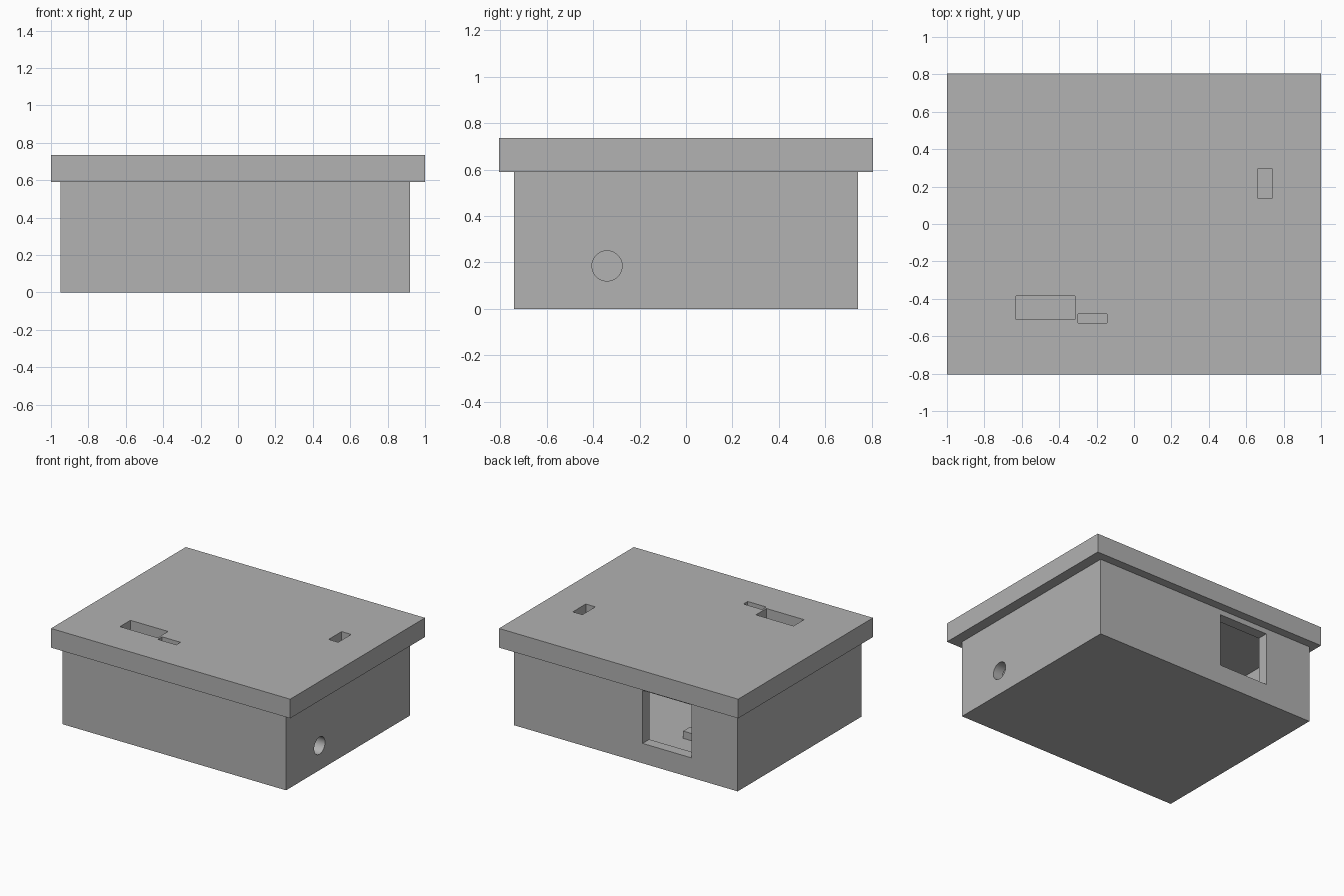
import bpy
import bmesh
from math import radians
from mathutils import Matrix, Vector

cube = bpy.data.objects.get("Cube")
if cube:
    bpy.data.objects.remove(cube, do_unlink=True)

grey = bpy.data.materials.new("plain grey")
grey.use_nodes = True
GREY = (0.445, 0.445, 0.445, 1)
grey.diffuse_color = GREY
grey.node_tree.nodes["Principled BSDF"].inputs["Base Color"].default_value = GREY


def finish(name, bm):
    mesh = bpy.data.meshes.new(name)
    bm.to_mesh(mesh)
    bm.free()
    mesh.materials.append(grey)
    obj = bpy.data.objects.new(name, mesh)
    bpy.context.collection.objects.link(obj)
    return obj


def box(name, x, y, z):
    """Box from (low, high) ranges on each axis."""
    bm = bmesh.new()
    bmesh.ops.create_cube(bm, size=1)
    for v in bm.verts:
        v.co = Vector([r[0] if c < 0 else r[1] for c, r in zip(v.co, (x, y, z))])
    return finish(name, bm)


def rod_x(name, centre, radius, length):
    """Cylinder lying along x."""
    bm = bmesh.new()
    turn = Matrix.Translation(centre) @ Matrix.Rotation(radians(90), 4, 'Y')
    bmesh.ops.create_cone(bm, cap_ends=True, segments=48, radius1=radius,
                          radius2=radius, depth=length, matrix=turn)
    return finish(name, bm)


def cut(target, cutters):
    """Subtract each cutter, bake the result and discard the cutters."""
    for c in cutters:
        c.hide_render = True
        mod = target.modifiers.new("cut", 'BOOLEAN')
        mod.operation = 'DIFFERENCE'
        mod.solver = 'EXACT'
        mod.object = c
    bpy.context.view_layer.update()
    baked = bpy.data.meshes.new_from_object(
        target.evaluated_get(bpy.context.evaluated_depsgraph_get()))
    target.modifiers.clear()
    target.data = baked
    for c in cutters:
        bpy.data.objects.remove(c, do_unlink=True)


# Hollow body with a square back window and a round cable hole
WALL = 0.08
X, Y, RIM, TOP = (-0.95, 0.92), (-0.74, 0.74), 0.59, 0.735
body = box("body", X, Y, (0, RIM))
cut(body, [
    box("cavity_cutter", (X[0] + WALL, X[1] - WALL),
        (Y[0] + WALL, Y[1] - WALL), (WALL, 1)),
    box("window_cutter", (-0.565, -0.155), (0.5, 1), (0.15, 0.55)),
    rod_x("cable_hole_cutter", (X[1], -0.34, 0.185), 0.065, 0.4),
])

# Overhanging lid with three slots
lid = box("lid", (-1, 1), (-0.805, 0.805), (RIM, TOP))
slots = [((-0.63, -0.315), (-0.51, -0.385)),
         ((-0.3, -0.145), (-0.53, -0.48)),
         ((0.66, 0.74), (0.14, 0.295))]
cut(lid, [box("slot_cutter", sx, sy, (0.4, 1)) for sx, sy in slots])

# Small block on the floor inside the window
box("floor_block", (-0.33, -0.25), (0.31, 0.39), (WALL, 0.135))

# Smooth only the round hole
bpy.ops.object.select_all(action='DESELECT')
body.select_set(True)
bpy.context.view_layer.objects.active = body
bpy.ops.object.shade_smooth_by_angle(angle=radians(30))
